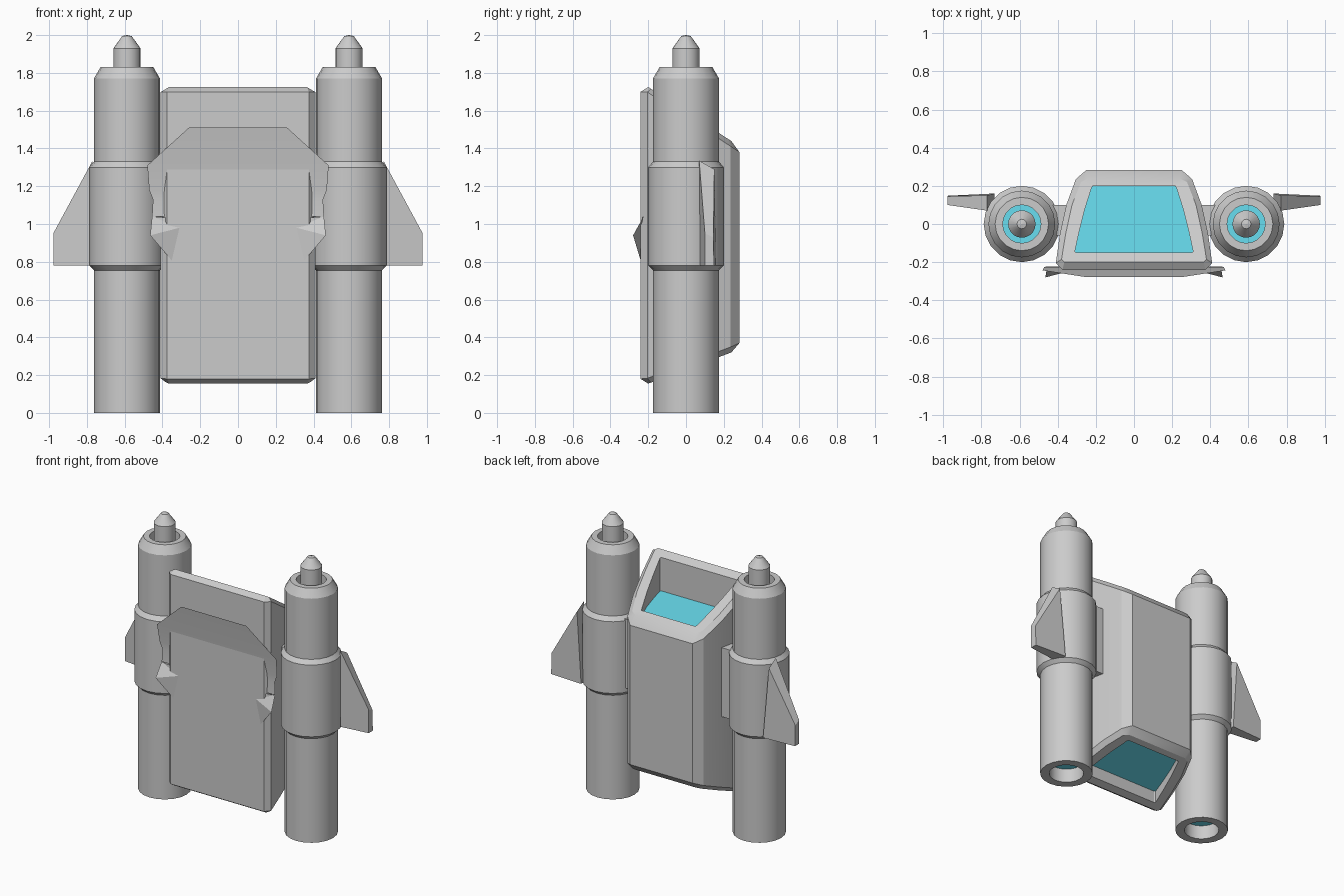
import bpy, math

if "Cube" in bpy.data.objects:
    bpy.data.objects.remove(bpy.data.objects["Cube"])

cyan = bpy.data.materials.new("cyan_glow")
cyan.diffuse_color = (0.14, 0.73, 0.87, 1)
cyan.use_nodes = True
cyan.node_tree.nodes["Principled BSDF"].inputs["Base Color"].default_value = cyan.diffuse_color


def make(name, verts, faces, mat=None, smooth=False):
    me = bpy.data.meshes.new(name)
    me.from_pydata(verts, [], faces)
    me.update()
    ob = bpy.data.objects.new(name, me)
    bpy.context.collection.objects.link(ob)
    if mat:
        me.materials.append(mat)
    if smooth:
        bpy.ops.object.select_all(action='DESELECT')
        ob.select_set(True)
        bpy.context.view_layer.objects.active = ob
        bpy.ops.object.shade_smooth_by_angle(angle=math.radians(25))
    return ob


def lathe(name, cx, profile, mat=None, n=20):
    # (radius, z) profile turned about a vertical axis at cx; end rings are left open
    verts = [(cx + r * math.cos(2 * math.pi * i / n), r * math.sin(2 * math.pi * i / n), z)
             for r, z in profile for i in range(n)]
    faces = [(k * n + i, k * n + (i + 1) % n, (k + 1) * n + (i + 1) % n, (k + 1) * n + i)
             for k in range(len(profile) - 1) for i in range(n)]
    return make(name, verts, faces, mat, True)


def disc(name, cx, r, z, up, n=20):
    verts = [(cx + r * math.cos(2 * math.pi * i / n), r * math.sin(2 * math.pi * i / n), z) for i in range(n)]
    return make(name, verts, [tuple(range(n)) if up else tuple(reversed(range(n)))], cyan)


def mirrored(half):
    # Closed counter-clockwise outline from its +x half (front to back)
    return half + [(-x, y) for x, y in reversed(half)]


# Central pack: stacked outlines from the lower floor to the upper floor
wall = mirrored([(.375, -.24), (.41, -.205), (.388, -.05), (.355, .1), (.305, .235), (.25, .283)])
rim = mirrored([(.365, -.2), (.38, -.185), (.358, -.05), (.325, .1), (.278, .22), (.24, .24)])
hole = mirrored([(.30, -.15), (.31, -.145), (.285, -.03), (.26, .07), (.222, .19), (.215, .2)])


def top(y):
    return 1.725 - .65 * (y + .2)


def bottom(y):
    return .155 + .375 * (y + .2)


def wall_top(y):
    return 1.70 if y < -.23 else 1.38 if y > .28 else top(y) - .03


def wall_bottom(y):
    return .18 if y < -.23 else .37 if y > .28 else bottom(y) + .03


def floor_top(y):
    return 1.45 - .06 * (y + .15)


def floor_bottom(y):
    return .26 + .25 * (y + .15)


stack = [(hole, floor_bottom), (hole, bottom), (rim, bottom), (wall, wall_bottom),
         (wall, wall_top), (rim, top), (hole, top), (hole, floor_top)]
m = len(wall)
verts = [(x, y, f(y)) for ring, f in stack for x, y in ring]
faces = [(k * m + i, k * m + (i + 1) % m, (k + 1) * m + (i + 1) % m, (k + 1) * m + i)
         for k in range(len(stack) - 1) for i in range(m)]
make("pack_body", verts, faces, smooth=True)
make("upper_glow", verts[-m:], [tuple(range(m))], cyan)
make("lower_glow", verts[:m], [tuple(reversed(range(m)))], cyan)

# Back pad: thin sheet that dips into the front face
rows = [(1.51, .26, -.277), (1.31, .48, -.243), (1.18, .47, -.225), (1.13, .45, -.222), (1.04, .455, -.225)]
verts = [v for z, x, y in rows for v in ((-x, y, z), (x, y, z))]
faces = [(2 * k, 2 * k + 2, 2 * k + 3, 2 * k + 1) for k in range(len(rows) - 1)]
make("back_pad", verts, faces, smooth=True)

HEX = [(0, 3, 2, 1), (4, 5, 6, 7), (0, 1, 5, 4), (1, 2, 6, 5), (2, 3, 7, 6), (3, 0, 4, 7)]

for side, s in (("left", -1), ("right", 1)):
    cx = s * .588

    # Pad ends poking forward out of the face
    flap = [(.455, -.225, 1.04), (.33, -.235, 1.03), (.31, -.24, .98), (.465, -.28, .94), (.345, -.238, .80)]
    tri = [(0, 1, 2), (0, 2, 3), (2, 4, 3)]
    make(side + "_pad_end", [(s * x, y, z) for x, y, z in flap],
         tri if s > 0 else [t[::-1] for t in tri])

    # Thruster tube with collar and hollow ends
    lathe(side + "_thruster", cx, [(.115, .1), (.115, 0), (.175, 0), (.175, .755), (.2, .78), (.2, 1.3),
                                   (.175, 1.33), (.175, 1.77), (.14, 1.83), (.1, 1.83), (.1, 1.72)])
    disc(side + "_nozzle_glow", cx, .115, .1, False)
    disc(side + "_intake_glow", cx, .1, 1.72, True)
    lathe(side + "_nose", cx, [(.072, 1.72), (.072, 1.93), (.025, 1.995), (.001, 2.0)])

    # Tapered fin: root section then tip section
    fin = [(.73, .07, .78), (.73, .16, .78), (.77, .15, 1.29), (.77, .07, 1.335),
           (.978, .1, .78), (.978, .148, .78), (.978, .145, .93), (.978, .1, .95)]
    make(side + "_fin", [(s * x, y, z) for x, y, z in fin],
         HEX if s > 0 else [f[::-1] for f in HEX])

    # Bracket between pack and thruster
    br = [(x, y, z) for x in (.34, .46) for y, z in ((-.06, .81), (.1, .81), (.1, 1.31), (-.06, 1.31))]
    make(side + "_bracket", [(s * x, y, z) for x, y, z in br],
         HEX if s > 0 else [f[::-1] for f in HEX])
